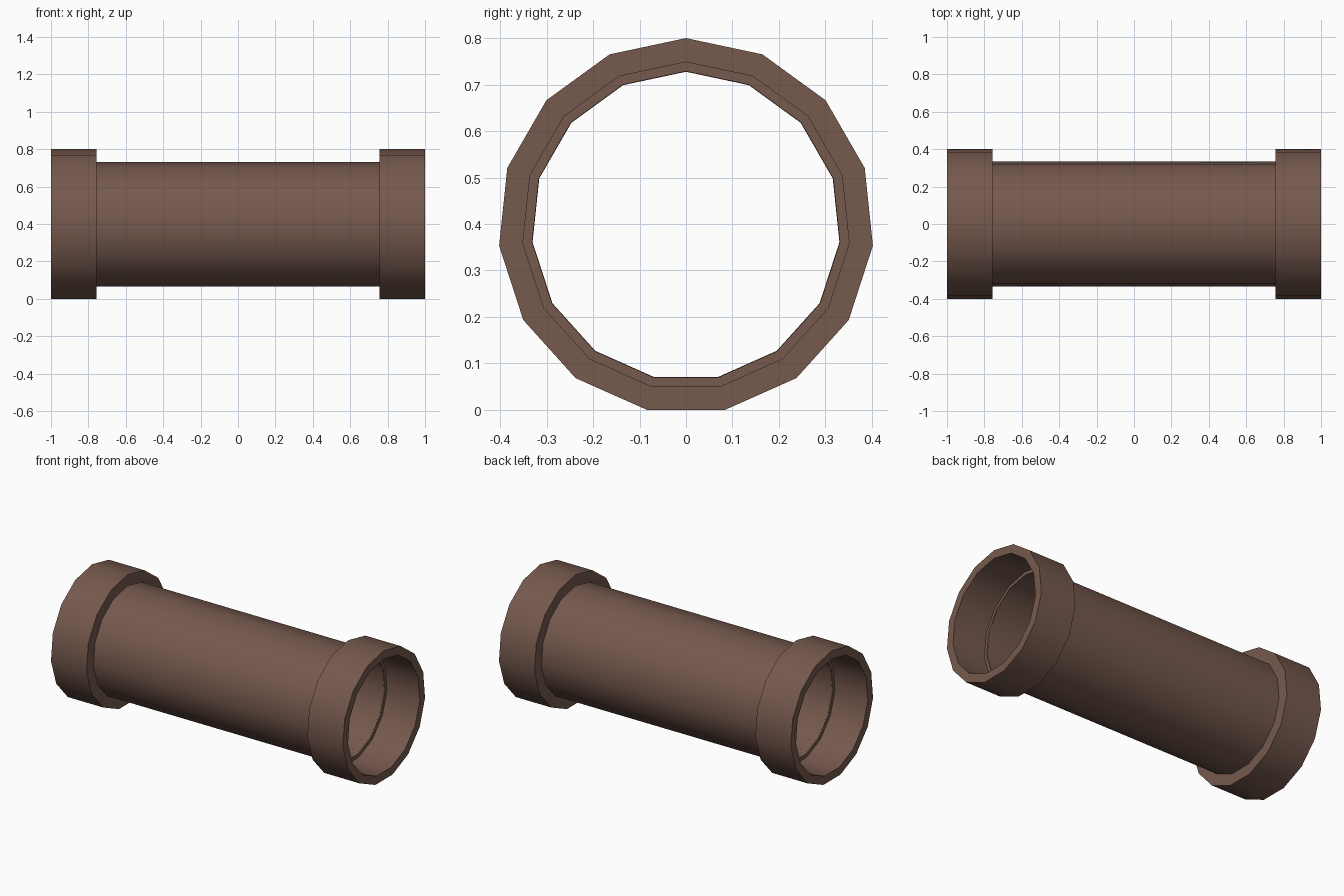
import bpy, bmesh, math

if "Cube" in bpy.data.objects:
    bpy.data.objects.remove(bpy.data.objects["Cube"])

SIDES = 15
R = 0.8 / (1 + math.cos(math.pi / SIDES))   # point at the top, flat at the bottom
CENTRE_Z = 0.8 - R

clay = bpy.data.materials.new("brown_clay")
clay.diffuse_color = (0.18, 0.1, 0.075, 1)
clay.use_nodes = True
clay.node_tree.nodes["Principled BSDF"].inputs["Base Color"].default_value = clay.diffuse_color


def revolve(name, profile):
    """Spin a closed (x, radius) profile around the x axis."""
    bm = bmesh.new()
    rings = []
    for i in range(SIDES):
        a = 2 * math.pi * i / SIDES
        rings.append([bm.verts.new((x, r * math.sin(a), CENTRE_Z + r * math.cos(a)))
                      for x, r in profile])
    n = len(profile)
    for i in range(SIDES):
        a, b = rings[i], rings[(i + 1) % SIDES]
        for j in range(n):
            k = (j + 1) % n
            bm.faces.new((a[j], a[k], b[k], b[j]))
    bmesh.ops.recalc_face_normals(bm, faces=bm.faces)
    mesh = bpy.data.meshes.new(name)
    bm.to_mesh(mesh)
    bm.free()
    mesh.materials.append(clay)
    ob = bpy.data.objects.new(name, mesh)
    bpy.context.collection.objects.link(ob)
    bpy.ops.object.select_all(action='DESELECT')
    ob.select_set(True)
    bpy.context.view_layer.objects.active = ob
    bpy.ops.object.shade_smooth_by_angle(angle=math.radians(35))
    return ob


# Thin-walled pipe body
revolve("pipe_body", [(-0.77, 0.336), (0.77, 0.336), (0.77, 0.332), (-0.77, 0.332)])

# Collars with a rim and an inner ledge where the pipe begins
collar = [(0.757, 0.333), (0.757, R), (1.0, R), (1.0, 0.353), (0.775, 0.353), (0.775, 0.333)]
for name, side in (("right_collar", 1), ("left_collar", -1)):
    revolve(name, [(side * x, r) for x, r in collar])
